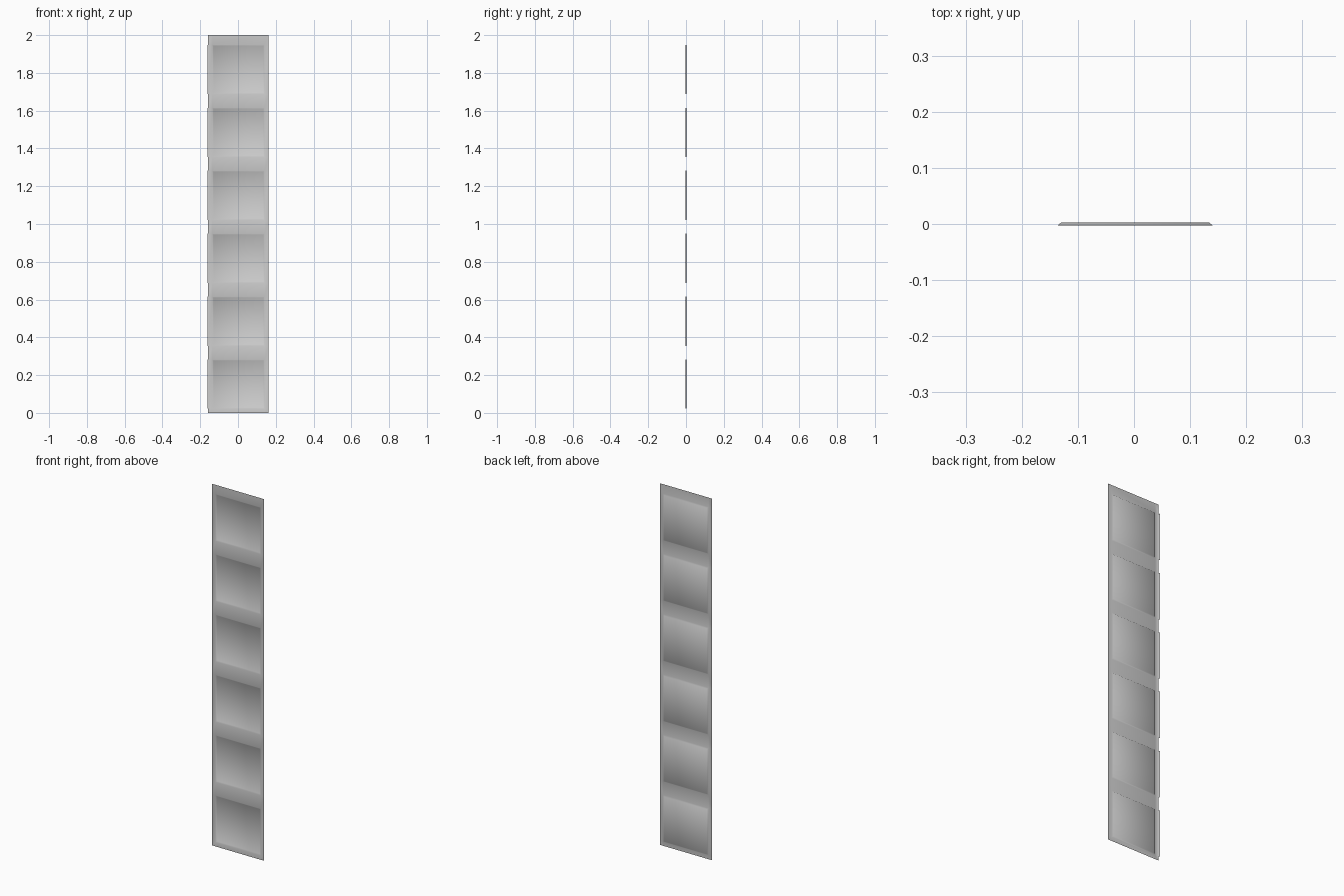
import bpy, bmesh
from mathutils import Vector

if "Cube" in bpy.data.objects:
    bpy.data.objects.remove(bpy.data.objects["Cube"])

ROWS, PITCH = 6, 1 / 3
Y_FRONT, DEPTH, BEVEL = -0.0025, 0.005, 0.006

# grid lines: side margins and the six panel openings
xs = [-0.158, -0.136, 0.14, 0.162]
zs = [0.0]
for i in range(ROWS):
    zs += [0.022 + i * PITCH, 0.282 + i * PITCH]
zs.append(2.0)

# thin pressed sheet
bm = bmesh.new()
grid = [[bm.verts.new((x, Y_FRONT, z)) for x in xs] for z in zs]
panels = []
for r in range(len(zs) - 1):
    for c in range(len(xs) - 1):
        f = bm.faces.new((grid[r][c], grid[r][c + 1],
                          grid[r + 1][c + 1], grid[r + 1][c]))
        if c == 1 and r % 2 == 1:
            panels.append(f)
bm.normal_update()

# recessed panels with sloped walls, pressed towards the back
for f in panels:
    bmesh.ops.inset_individual(bm, faces=[f], thickness=BEVEL, use_even_offset=True)
    bmesh.ops.translate(bm, verts=f.verts[:], vec=(0, DEPTH, 0))

# narrow lips folded back along the left edge beside each panel
for i in range(ROWS):
    low, high = grid[2 * i + 1][0], grid[2 * i + 2][0]
    fold = Vector((-0.004, DEPTH, 0))
    a, b = bm.verts.new(low.co + fold), bm.verts.new(high.co + fold)
    bm.faces.new((low, high, b, a))

for f in bm.faces:
    f.smooth = True
bmesh.ops.recalc_face_normals(bm, faces=bm.faces[:])
if sum(f.normal.y for f in bm.faces) > 0:
    bmesh.ops.reverse_faces(bm, faces=bm.faces[:])

mesh = bpy.data.meshes.new("pressed_panel_sheet")
bm.to_mesh(mesh)
bm.free()
sheet = bpy.data.objects.new("pressed_panel_sheet", mesh)
bpy.context.collection.objects.link(sheet)
